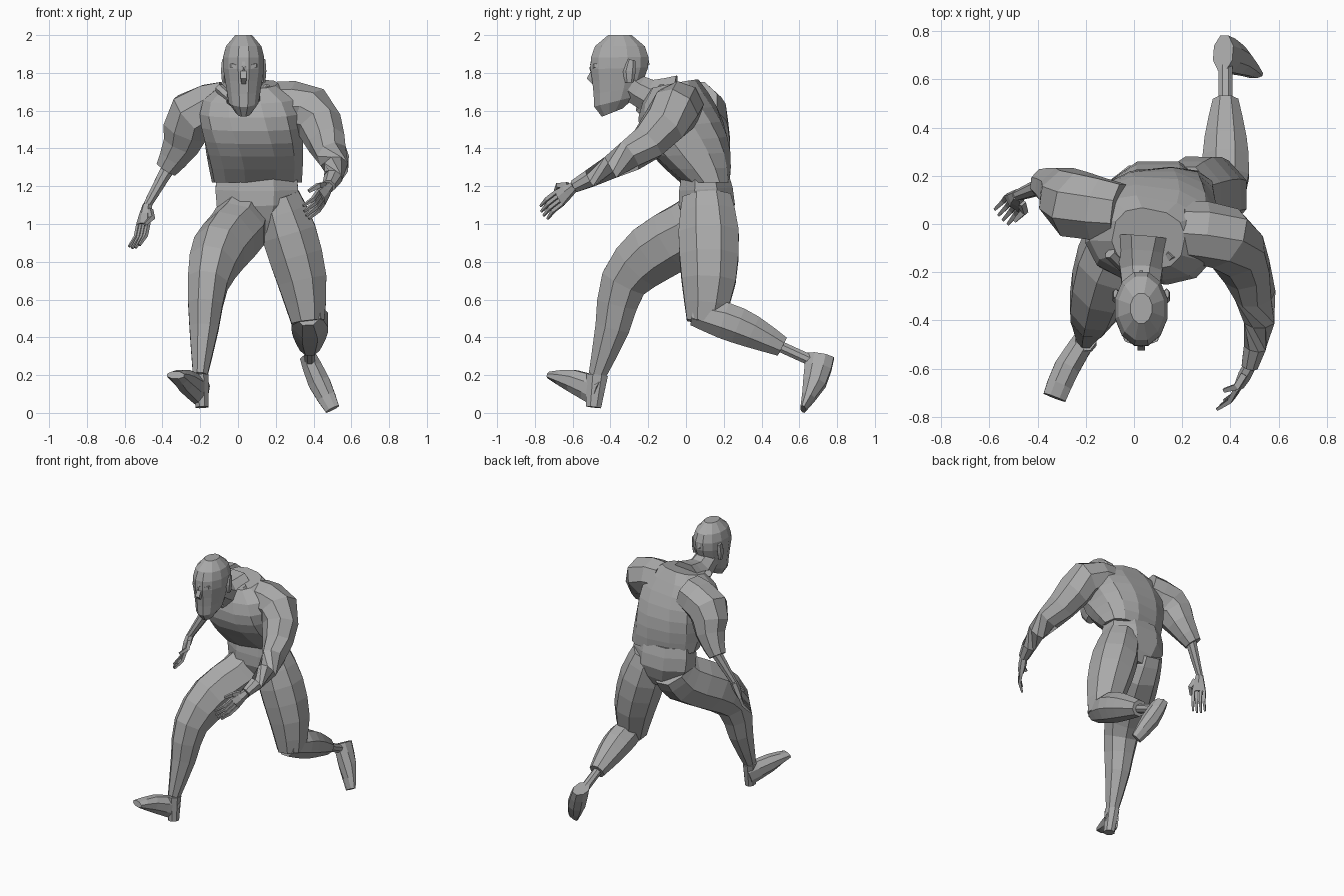
import bpy, bmesh
from math import sin, cos, pi, copysign
from mathutils import Vector

if "Cube" in bpy.data.objects:
    bpy.data.objects.remove(bpy.data.objects["Cube"])

grey = bpy.data.materials.new("plain grey")
grey.use_nodes = True
grey.diffuse_color = (.4, .4, .4, 1)
grey.node_tree.nodes["Principled BSDF"].inputs["Base Color"].default_value = grey.diffuse_color

SIDEWAYS = Vector((1, 0, 0))
BACKWARD = Vector((0, 1, 0))
UPWARD = Vector((0, 0, 1))


def ease(t):
    return t * t * (3 - 2 * t)


def skin(name, rings):
    """Join equal rings into one closed, flat-faced part."""
    bm = bmesh.new()
    loops = [[bm.verts.new(point) for point in ring] for ring in rings]
    count = len(loops[0])
    for lower, upper in zip(loops, loops[1:]):
        for i in range(count):
            j = (i + 1) % count
            bm.faces.new((lower[i], lower[j], upper[j], upper[i]))
    bm.faces.new(loops[0])
    bm.faces.new(loops[-1])
    bmesh.ops.recalc_face_normals(bm, faces=bm.faces)
    mesh = bpy.data.meshes.new(name)
    bm.to_mesh(mesh)
    bm.free()
    mesh.materials.append(grey)
    bpy.context.collection.objects.link(bpy.data.objects.new(name, mesh))


def ellipse(centre, across, along, sides, power=1):
    """Ring on two half axes; a power below one makes it boxier."""
    swell = 1 + 1 / sides ** 1.5
    ring = []
    for i in range(sides):
        a = 2 * pi * (i + .5) / sides
        u, v = (copysign(abs(c) ** power, c) * swell for c in (cos(a), sin(a)))
        ring.append(centre + across * u + along * v)
    return ring


def spline(joints, cuts):
    """Smooth run through joints of x, y, z and radius."""
    joints = [Vector(j) for j in joints]
    padded = [joints[0], *joints, joints[-1]]
    run = []
    for a, b, c, d in zip(padded, padded[1:], padded[2:], padded[3:]):
        for k in range(cuts):
            f = k / cuts
            g = 1 - f
            run.append(b.lerp(c, ease(f)) + (c - a) * f * g * g / 2 - (d - b) * f * f * g / 2)
    return run + [joints[-1]]


def limb(name, joints, flat=(1, 1), wide=SIDEWAYS, sides=8, cuts=2):
    """Tube through joints; flat is the depth ratio at start and end."""
    run = spline(joints, cuts)
    last = len(run) - 1
    rings = []
    for i, joint in enumerate(run):
        axis = (run[min(i + 1, last)] - run[max(i - 1, 0)]).xyz.normalized()
        across = (wide - axis * wide.dot(axis)).normalized()
        depth = flat[0] + (flat[1] - flat[0]) * i / last
        rings.append(ellipse(joint.xyz, across * joint.w, axis.cross(across) * joint.w * depth, sides))
    skin(name, rings)


def twig(name, start, middle, end, radius, wide=SIDEWAYS):
    """Thin square tube for fingers and facial ridges."""
    limb(name, [(*start, radius), (*middle, radius), (*end, radius * .6)], wide=wide, sides=4, cuts=1)


def hand(side, wrist, forward, across, thumb):
    """Palm, four slightly bent fingers and a thumb."""
    wrist, forward, across = Vector(wrist), Vector(forward).normalized(), Vector(across)
    across = (across - forward * across.dot(forward)).normalized()
    palm = forward.cross(across) * thumb
    knuckles = wrist + forward * .11
    limb(side + "_palm", [(*wrist, .025), (*knuckles, .05)], (1, .4), across, sides=6)
    for k, finger in enumerate(("first", "second", "third", "fourth")):
        spread = across * (k - 1.5) * .025
        reach = forward * (.15 - .012 * abs(k - 1.5))
        base = knuckles + spread
        twig(f"{side}_{finger}_finger", base, base + reach / 2,
             base + reach + spread * .1 + palm * .03, .012, across)
    outer = across * thumb * .06
    twig(side + "_thumb", wrist + forward * .03 + outer / 2, wrist + forward * .08 + outer,
         wrist + forward * .13 + outer + palm * .04, .016, palm)


# Torso leaning forward, shoulders twisted against the hips
rings = []
for i in range(8):
    t = i / 7
    half_width = (.235 + .06 * t) * (1 - .5 * t ** 8)
    half_depth = .12 + .1 * sin(pi * t)
    yaw = .16 - .36 * ease(t)
    across = Vector((cos(yaw), sin(yaw), 0)) * half_width
    along = Vector((-sin(yaw), cos(yaw), .2 * t)) * half_depth
    centre = Vector((.1 - .04 * t, .1 - .16 * sin(pi * t / 2), 1.22 + .52 * t))
    rings.append(ellipse(centre, across, along, 12, .8))
skin("torso", rings)
limb("pelvis", [(.11, .11, .95, .11), (.1, .11, 1.1, .22), (.1, .1, 1.25, .22)], (.8, .6))

# Neck and head
limb("neck", [(.04, -.06, 1.66, .13), (.03, -.2, 1.68, .09), (.03, -.3, 1.74, .08)])
face = .03
rings = []
widths = (.04, .08, .09, .1, .11, .11, .095, .045)
for i, half_width in enumerate(widths):
    t = i / (len(widths) - 1)
    jaw = (1 - t) ** 3
    centre = Vector((face, -.35 - .04 * jaw, 1.59 + .41 * t))
    along = (BACKWARD + UPWARD * .4 * jaw) * half_width * 1.4
    rings.append(ellipse(centre, SIDEWAYS * half_width, along, 12))
skin("head", rings)
arc = [pi * k / 8 for k in range(9)]
limb("crown_ridge", [(face, -.35 - .15 * cos(a), 1.84 + .15 * sin(a), .01) for a in arc], sides=4, cuts=1)
twig("nose", (face, -.48, 1.82), (face, -.51, 1.77), (face, -.48, 1.74), .02)
twig("mouth", (face - .04, -.45, 1.7), (face, -.475, 1.7), (face + .04, -.45, 1.7), .012, UPWARD)

# Paired features of the head and collar
for side, s in (("left", 1), ("right", -1)):
    ear = face + s * .105
    limb(side + "_ear", [(ear, -.3, 1.75, .01), (ear, -.3, 1.81, .016), (ear, -.29, 1.87, .01)], (2, 2), sides=6)
    twig(side + "_brow", (face, -.5, 1.82), (face + s * .06, -.48, 1.84), (face + s * .1, -.4, 1.83), .013, UPWARD)
    limb(side + "_collar", [(face, -.25, 1.6, .02), (face + s * .13, -.12, 1.72, .025)], sides=6)

# Left arm reaching forward
left_wrist = (.48, -.59, 1.2)
limb("left_arm", [(.2, -.03, 1.63, .12), (.38, -.06, 1.6, .13), (.47, -.2, 1.43, .1),
                  (.52, -.4, 1.3, .065), (*left_wrist, .035)], wide=BACKWARD + UPWARD / 2)
hand("left", left_wrist, (-.35, -.65, -.5), (.3, .35, -.85), -1)

# Right arm swung back, with a short sleeve
right_wrist = (-.48, .12, 1.1)
limb("right_arm", [(-.06, .05, 1.64, .12), (-.24, .08, 1.57, .14), (-.3, .14, 1.42, .1),
                   (-.38, .17, 1.29, .06)], wide=BACKWARD)
limb("right_forearm", [(-.35, .17, 1.33, .04), (*right_wrist, .023)], wide=BACKWARD)
hand("right", right_wrist, (-.2, -.3, -.95), (.5, -.6, 0), 1)

# Right leg stepping forward, toes raised
right_ankle = (-.2, -.47, .2)
limb("right_leg", [(.03, .13, 1.08, .13), (0, .03, .97, .15), (-.1, -.17, .85, .145), (-.16, -.33, .69, .11),
                   (-.18, -.39, .45, .08), (*right_ankle, .04)], (1.1, 1.2))
limb("right_heel", [(*right_ankle, .045), (-.19, -.49, .03, .035)], (1.3, 1.2))
limb("right_foot", [(-.19, -.46, .11, .045), (-.28, -.6, .17, .055), (-.33, -.72, .2, .05)],
     (1.8, .4), SIDEWAYS - BACKWARD / 2)

# Left leg bent behind
limb("left_thigh", [(.21, .11, 1.14, .12), (.27, .12, .95, .15), (.34, .12, .7, .135),
                    (.37, .1, .48, .09)], (1.1, 1.1))
limb("left_shin", [(.37, .04, .53, .07), (.38, .2, .49, .1), (.38, .35, .43, .09), (.38, .51, .35, .055)])
limb("left_ankle", [(.38, .48, .36, .03), (.38, .7, .26, .03)])
limb("left_foot", [(.37, .71, .3, .045), (.43, .68, .16, .06), (.5, .62, .02, .04)],
     (1.7, .4), SIDEWAYS + UPWARD / 2)
